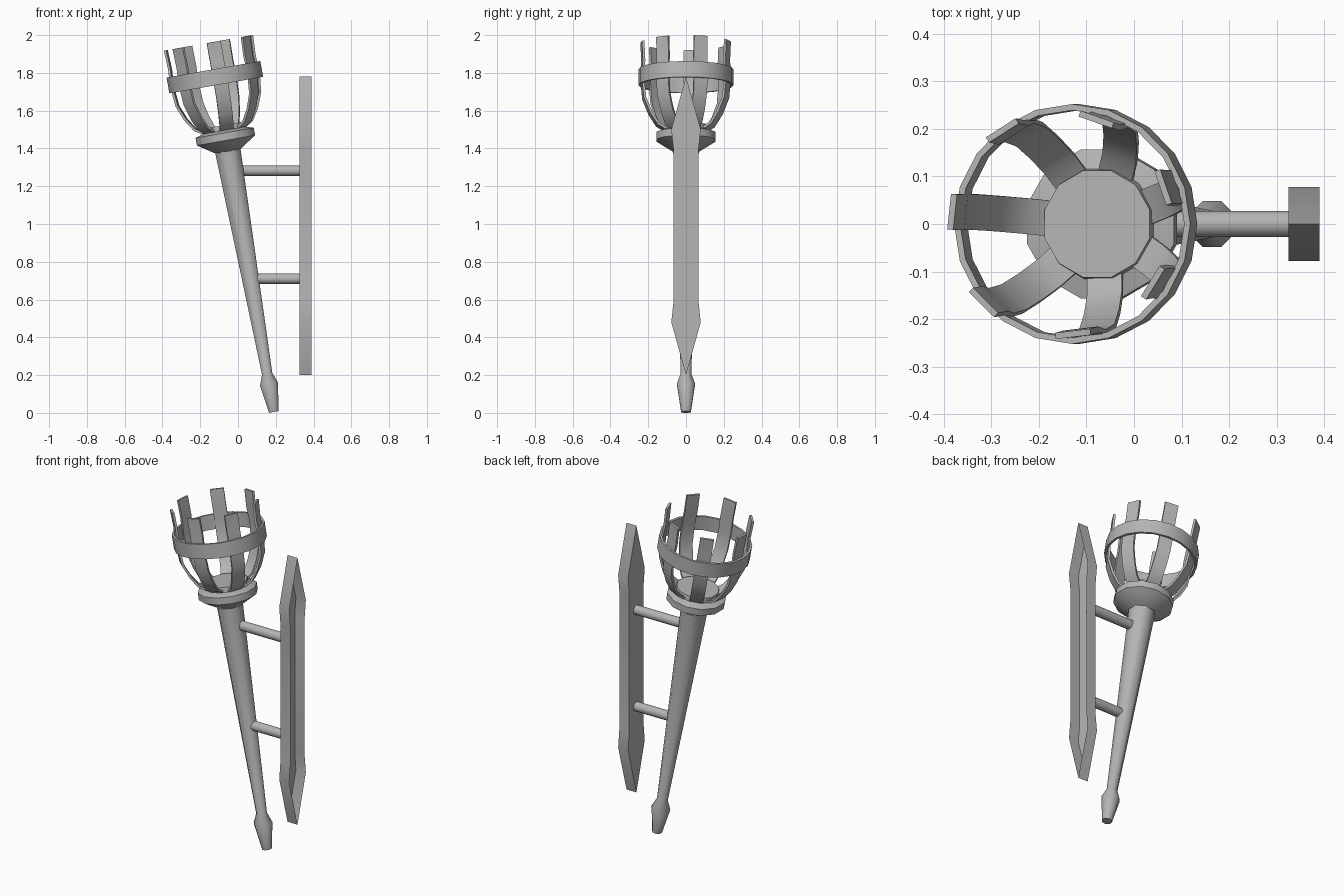
import bpy, math
from mathutils import Matrix, Vector

if "Cube" in bpy.data.objects:
    bpy.data.objects.remove(bpy.data.objects["Cube"])

# Torch frame: local z runs along the leaning torch axis
TILT = Matrix.Translation((0.19, 0, 0.005)) @ Matrix.Rotation(math.radians(-10), 4, 'Y')

# Dark iron
iron = bpy.data.materials.new("iron")
iron.diffuse_color = (0.46, 0.46, 0.46, 1)
iron.use_nodes = True
iron.node_tree.nodes["Principled BSDF"].inputs["Base Color"].default_value = iron.diffuse_color


def make(name, verts, faces, matrix=Matrix(), smooth=None):
    mesh = bpy.data.meshes.new(name)
    mesh.from_pydata([matrix @ Vector(v) for v in verts], [], faces)
    mesh.update()
    mesh.materials.append(iron)
    ob = bpy.data.objects.new(name, mesh)
    bpy.context.collection.objects.link(ob)
    if smooth:
        bpy.ops.object.select_all(action='DESELECT')
        ob.select_set(True)
        bpy.context.view_layer.objects.active = ob
        bpy.ops.object.shade_smooth_by_angle(angle=math.radians(smooth))
    return ob


def lathe(name, profile, n, matrix=TILT, closed=False, phase=0.5, smooth=50):
    """Revolve (radius, height) points about z; cap the ends unless closed."""
    verts = []
    for r, z in profile:
        for i in range(n):
            a = 2 * math.pi * (i + phase) / n
            verts.append((r * math.cos(a), r * math.sin(a), z))
    m = len(profile)
    faces = []
    for j in range(m if closed else m - 1):
        k = (j + 1) % m
        for i in range(n):
            i2 = (i + 1) % n
            faces.append((j * n + i, j * n + i2, k * n + i2, k * n + i))
    if not closed:
        faces.append(tuple(reversed(range(n))))
        faces.append(tuple(range((m - 1) * n, m * n)))
    return make(name, verts, faces, matrix, smooth)


# Handle with pommel
lathe("handle", [(0.028, 0), (0.052, 0.15), (0.030, 0.205), (0.074, 1.42)], 8)

# Flared cup under the basket, with a raised floor
lathe("cup", [(0.068, 1.40), (0.162, 1.46), (0.162, 1.50), (0.120, 1.513), (0.116, 1.541)],
      12, smooth=40)

# Basket hoop
lathe("basket_hoop", [(0.239, 1.757), (0.252, 1.757), (0.252, 1.842), (0.239, 1.842)],
      20, closed=True, phase=0)

# Seven curved basket bars
path = [(0.100, 1.505), (0.155, 1.537), (0.196, 1.60), (0.229, 1.68),
        (0.24, 1.79), (0.234, 1.88), (0.239, 1.984)]
W, T = 0.0375, 0.013
for b in range(7):
    m = TILT @ Matrix.Rotation(math.radians(173.7) + b * 2 * math.pi / 7, 4, 'Z')
    verts, faces = [], []
    for i, (r, z) in enumerate(path):
        p0, p1 = path[max(i - 1, 0)], path[min(i + 1, len(path) - 1)]
        t = Vector((p1[0] - p0[0], p1[1] - p0[1])).normalized()
        ri, zi = r - t.y * T, z + t.x * T
        verts += [(r, -W, z), (r, W, z), (ri, W, zi), (ri, -W, zi)]
    for i in range(len(path) - 1):
        for k in range(4):
            k2 = (k + 1) % 4
            faces.append((4 * i + k, 4 * i + k2, 4 * i + 4 + k2, 4 * i + 4 + k))
    e = 4 * (len(path) - 1)
    faces += [(3, 2, 1, 0), (e, e + 1, e + 2, e + 3)]
    make("basket_bar", verts, faces, m, smooth=40)

# Wall plate: pointed shell, open on the wall side
half = [(0, 0.2), (0.078, 0.48), (0.067, 0.58), (0.067, 1.40), (0.078, 1.50), (0, 1.78)]
outline = half + [(-y, z) for y, z in reversed(half[1:-1])]
n = len(outline)
verts = [(x, y, z) for x in (0.325, 0.39) for y, z in outline]
faces = [tuple(reversed(range(n)))]
faces += [(i, (i + 1) % n, n + (i + 1) % n, n + i) for i in range(n)]
make("wall_plate", verts, faces, smooth=25)

# Two rods joining handle and plate
for x0, z in ((0.0, 1.282), (0.085, 0.71)):
    m = Matrix.Translation((x0, 0, z)) @ Matrix.Rotation(math.pi / 2, 4, 'Y')
    lathe("support_rod", [(0.028, 0), (0.028, 0.329 - x0)], 12, m)
